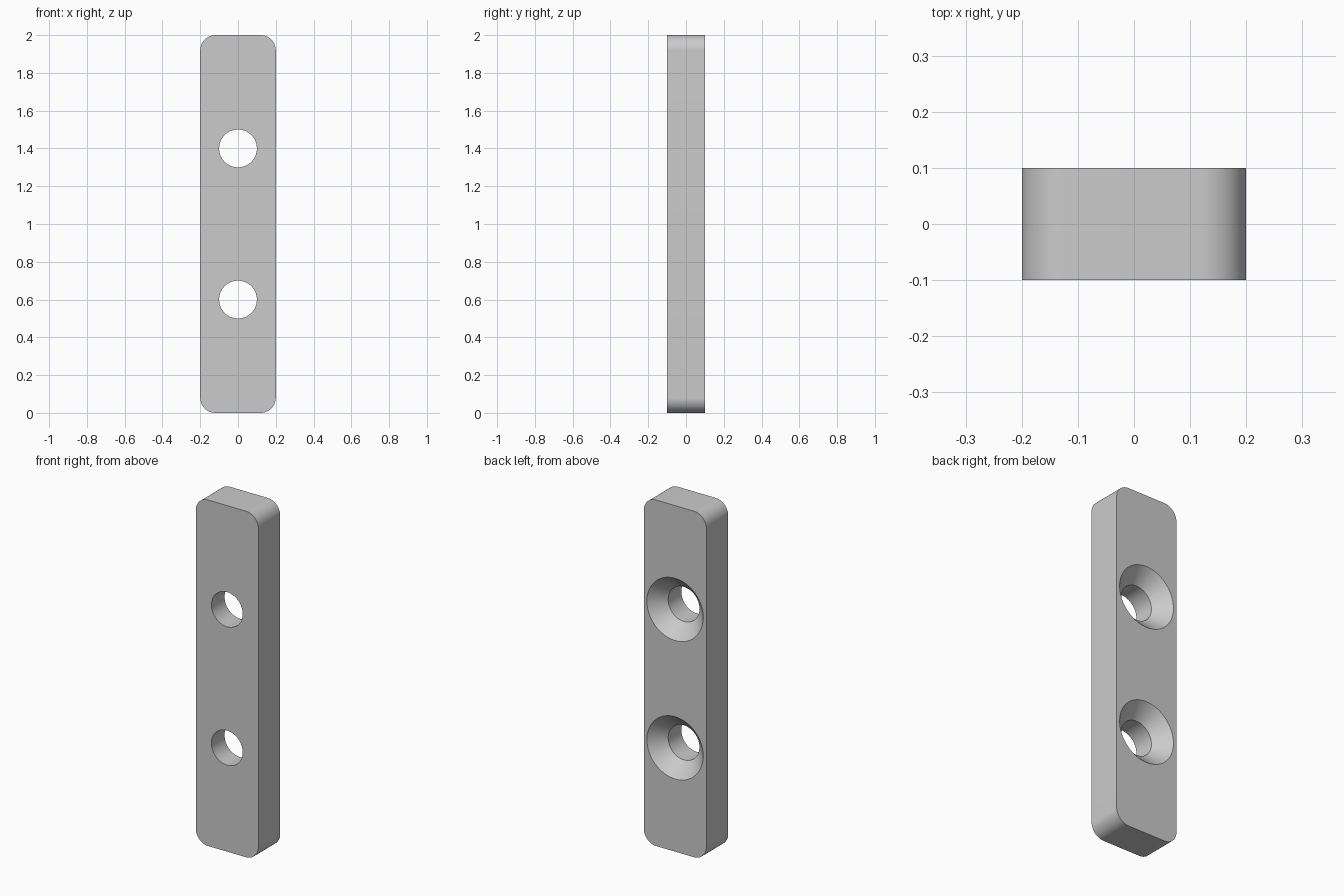
import bpy, bmesh, math
from mathutils import Vector, Matrix

cube = bpy.data.objects.get("Cube")
if cube:
    bpy.data.objects.remove(cube, do_unlink=True)

WIDTH, DEPTH, HEIGHT, CORNER = 0.4, 0.2, 2.0, 0.08
HOLE_HEIGHTS = (0.6, 1.4)

grey = bpy.data.materials.new("Plain grey")
grey.use_nodes = True
colour = (0.6, 0.6, 0.6, 1)
grey.diffuse_color = colour
grey.node_tree.nodes["Principled BSDF"].inputs["Base Color"].default_value = colour


def make_object(name, bm):
    bmesh.ops.recalc_face_normals(bm, faces=bm.faces)
    mesh = bpy.data.meshes.new(name)
    bm.to_mesh(mesh)
    bm.free()
    mesh.materials.append(grey)
    obj = bpy.data.objects.new(name, mesh)
    bpy.context.collection.objects.link(obj)
    return obj


# Bar with its four long corners rounded in the front outline
bm = bmesh.new()
bmesh.ops.create_cube(bm, size=1, matrix=Matrix.Translation((0, 0, HEIGHT / 2))
                      @ Matrix.Diagonal((WIDTH, DEPTH, HEIGHT, 1)))
corners = [e for e in bm.edges if abs(e.verts[0].co.y - e.verts[1].co.y) > DEPTH / 2]
bmesh.ops.bevel(bm, geom=corners, offset=CORNER, segments=16, profile=0.5, affect='EDGES')
bar = make_object("mounting_bar", bm)


# Countersunk hole cutter: straight bore at the front, 45 degree cone at the back
def hole_cutter(z):
    profile = [(0, -0.15), (0.1, -0.15), (0.1, 0.02), (0.23, 0.15), (0, 0.15)]
    bm = bmesh.new()
    verts = [bm.verts.new((r, y, z)) for r, y in profile]
    edges = [bm.edges.new(pair) for pair in zip(verts, verts[1:])]
    bmesh.ops.spin(bm, geom=verts + edges, cent=(0, 0, z), axis=(0, 1, 0),
                   angle=math.tau, steps=64, use_duplicate=False)
    bmesh.ops.remove_doubles(bm, verts=bm.verts, dist=0.0001)
    cutter = make_object("hole_cutter", bm)
    cutter.hide_render = True
    return cutter


bpy.ops.object.select_all(action='DESELECT')
bpy.context.view_layer.objects.active = bar
bar.select_set(True)
for z in HOLE_HEIGHTS:
    cutter = hole_cutter(z)
    cut = bar.modifiers.new("Countersunk hole", 'BOOLEAN')
    cut.operation = 'DIFFERENCE'
    cut.solver = 'EXACT'
    cut.object = cutter
    bpy.ops.object.modifier_apply(modifier=cut.name)
    bpy.data.objects.remove(cutter, do_unlink=True)

# Smooth curved walls, crisp rims
bpy.ops.object.shade_smooth_by_angle(angle=math.radians(30))
